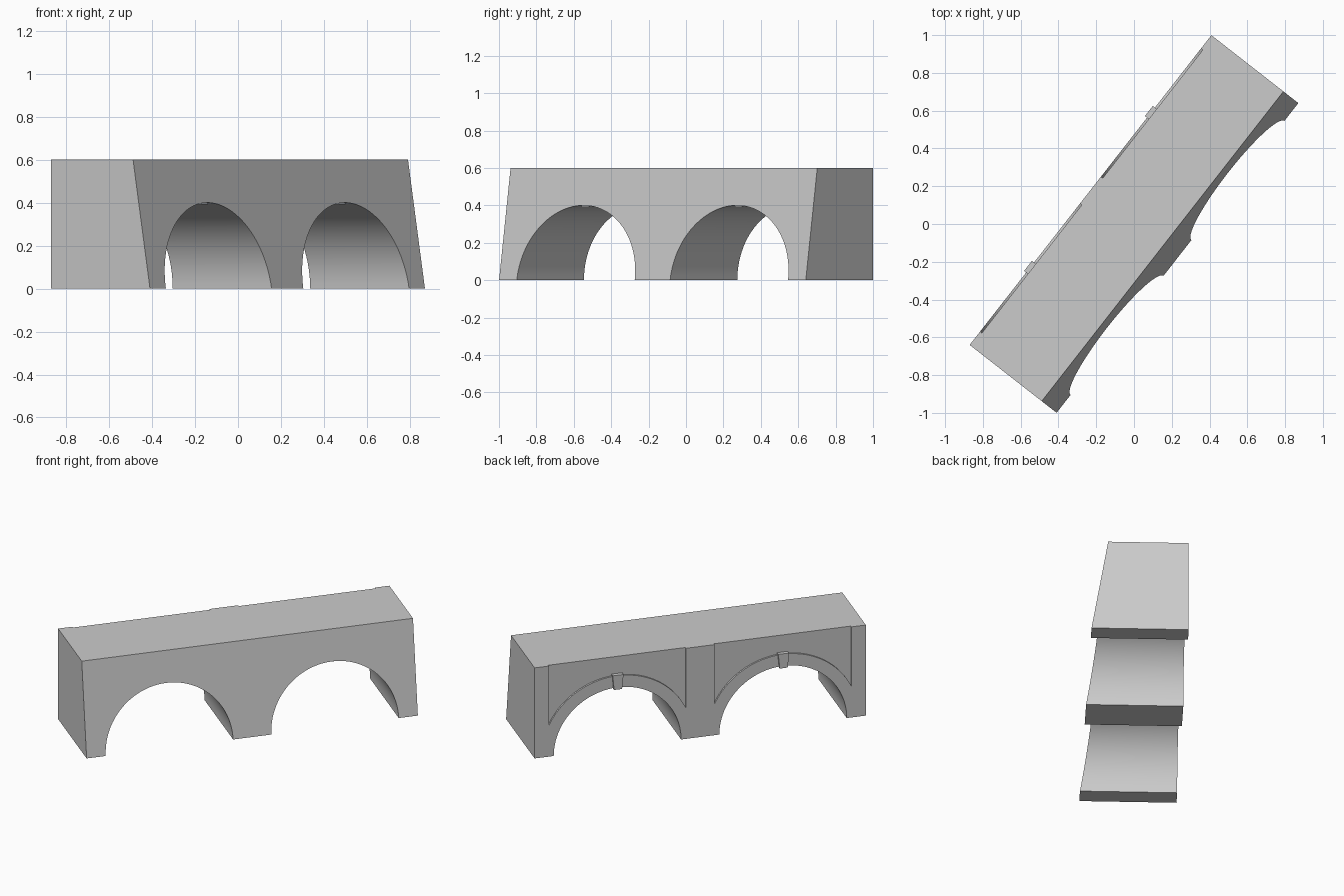
import bpy, bmesh
from math import sin, cos, pi, radians, asin

if "Cube" in bpy.data.objects:
    bpy.data.objects.remove(bpy.data.objects["Cube"])

TURN = radians(52.03)          # bridge lies diagonally
L, H, W, BATTER = 1.04, 0.6, 0.292, 0.1
CX, R, RING, PANEL = 0.52, 0.40, 0.477, 0.43
RECESS = 0.012


def front(z):
    return -W + BATTER * z / H


def prism(name, profile, y_front, y_back):
    """Extrude an x-z profile between two y positions (numbers or functions of z)."""
    bm = bmesh.new()
    at = lambda y, z: y(z) if callable(y) else y
    a = [bm.verts.new((x, at(y_front, z), z)) for x, z in profile]
    b = [bm.verts.new((x, at(y_back, z), z)) for x, z in profile]
    bm.faces.new(a)
    bm.faces.new(b[::-1])
    n = len(a)
    for i in range(n):
        j = (i + 1) % n
        bm.faces.new((a[j], a[i], b[i], b[j]))
    bmesh.ops.recalc_face_normals(bm, faces=bm.faces)
    me = bpy.data.meshes.new(name)
    bm.to_mesh(me)
    bm.free()
    ob = bpy.data.objects.new(name, me)
    ob.rotation_euler.z = TURN
    bpy.context.collection.objects.link(ob)
    return ob


def arc(cx, r, a0, a1, n=48):
    return [(cx + r * cos(a0 + (a1 - a0) * i / n), r * sin(a0 + (a1 - a0) * i / n))
            for i in range(n + 1)]


# Bridge body: two round arches, battered front, vertical back
outline = [(-L, H), (-L, 0)] + arc(-CX, R, pi, 0) + arc(CX, R, pi, 0) + [(L, 0), (L, H)]
body = prism("bridge_body", outline, front, W)

# Recessed spandrel panels above the arch rings on the back
a_end = pi / 2 - asin(PANEL / RING)
cutters = []
for cx in (-CX, CX):
    shape = [(cx - PANEL, H + 0.1)] + arc(cx, RING, pi - a_end, a_end) + [(cx + PANEL, H + 0.1)]
    cut = prism("spandrel_cutter", shape, W - RECESS, W + 0.1)
    cut.hide_render = True
    mod = body.modifiers.new("panel", 'BOOLEAN')
    mod.operation, mod.solver, mod.object = 'DIFFERENCE', 'EXACT', cut
    cutters.append(cut)

bpy.context.view_layer.objects.active = body
body.select_set(True)
for mod in list(body.modifiers):
    bpy.ops.object.modifier_apply(modifier=mod.name)
for cut in cutters:
    bpy.data.objects.remove(cut)
bpy.ops.object.shade_smooth_by_angle(angle=radians(30))

# Tapered keystones, running through the crown of each arch
for cx in (-CX, CX):
    prism("keystone", [(cx - 0.034, 0.487), (cx - 0.025, 0.392),
                       (cx + 0.025, 0.392), (cx + 0.034, 0.487)], -0.21, W + 0.014)
